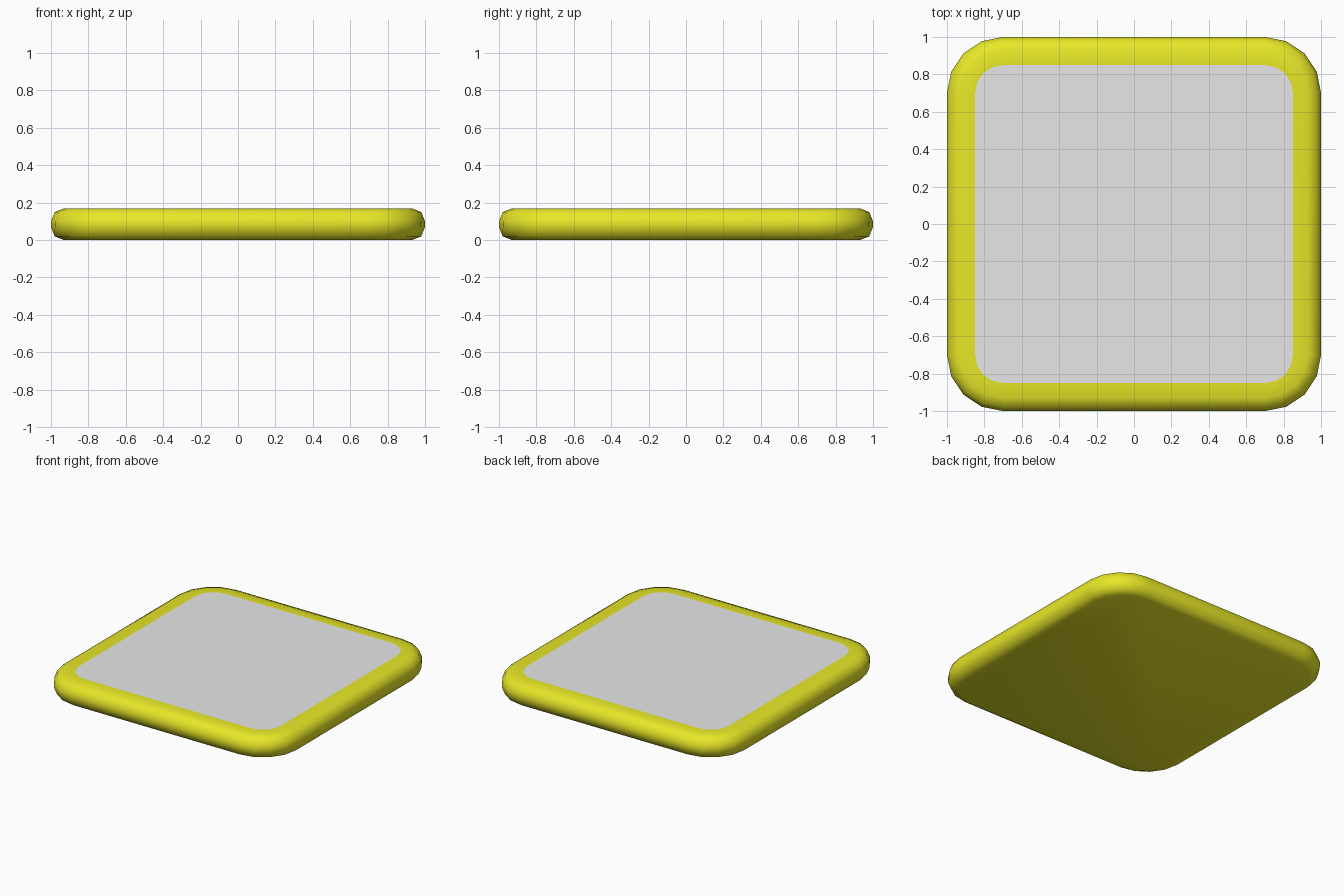
import bpy, bmesh, math

if "Cube" in bpy.data.objects:
    bpy.data.objects.remove(bpy.data.objects["Cube"])


def material(name, rgb):
    m = bpy.data.materials.new(name)
    m.diffuse_color = (*rgb, 1)
    m.use_nodes = True
    m.node_tree.nodes["Principled BSDF"].inputs["Base Color"].default_value = m.diffuse_color
    return m


yellow = material("yellow", (0.8, 0.8, 0.021))
grey = material("light grey", (0.8, 0.8, 0.8))

CORNER, STEPS = 0.7, 4   # corner arc centre and segments per corner


def rounded_square(bm, half, z):
    """Ring of vertices of a square whose corner arcs share fixed centres."""
    ring = []
    for q, (sx, sy) in enumerate([(1, 1), (-1, 1), (-1, -1), (1, -1)]):
        for i in range(STEPS + 1):
            a = math.pi / 2 * (q + i / STEPS)
            r = half - CORNER
            ring.append(bm.verts.new((sx * CORNER + r * math.cos(a),
                                      sy * CORNER + r * math.sin(a), z)))
    return ring


# Rounded edge profile from the underside up to the inner panel border
profile = [(0.93, 0), (0.98, 0.02), (1, 0.07), (1, 0.10),
           (0.98, 0.15), (0.93, 0.17), (0.85, 0.17)]

bm = bmesh.new()
rings = [rounded_square(bm, h, z) for h, z in profile]
bm.faces.new(list(reversed(rings[0])))
for lo, hi in zip(rings, rings[1:]):
    n = len(lo)
    for i in range(n):
        j = (i + 1) % n
        bm.faces.new((lo[i], lo[j], hi[j], hi[i]))

# Grey top panel, flush with the rim
panel = bm.faces.new(rings[-1])
panel.material_index = 1
for f in bm.faces:
    f.smooth = True

mesh = bpy.data.meshes.new("rounded_tile")
bm.to_mesh(mesh)
bm.free()
mesh.materials.append(yellow)
mesh.materials.append(grey)
tile = bpy.data.objects.new("rounded_tile", mesh)
bpy.context.collection.objects.link(tile)
